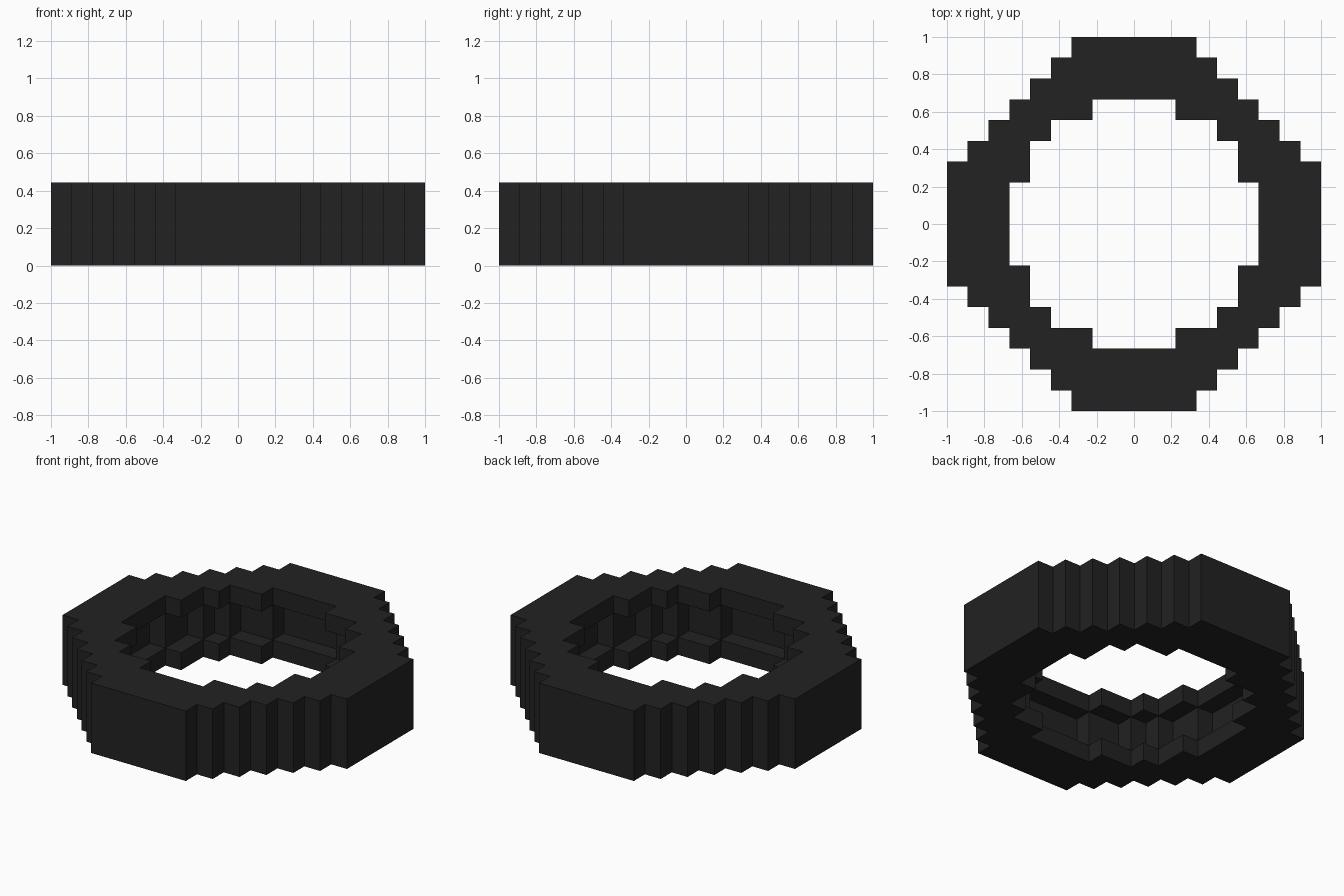
import bpy, bmesh

cube = bpy.data.objects.get("Cube")
if cube:
    bpy.data.objects.remove(cube, do_unlink=True)

UNIT = 1 / 9      # edge length of one block
LAYERS = 4        # tyre width in blocks
REACH = 9         # outer radius in blocks

# Half-width in blocks of each row, from the middle row outwards
OUTER = [9, 9, 9, 8, 7, 6, 5, 4, 3]
BEAD = [6, 6, 5, 5, 4, 2]
GROOVE = [7, 7, 6, 6, 5, 4, 2]


def inside(rows, x, y):
    """True when the block lies within a stepped disc."""
    row = y if y >= 0 else -y - 1
    column = x if x >= 0 else -x - 1
    return row < len(rows) and column < rows[row]


def solid(x, y, z):
    """Outer disc minus the hole, which widens to a groove in the middle layers."""
    if not 0 <= z < LAYERS:
        return False
    hole = BEAD if z in (0, LAYERS - 1) else GROOVE
    return inside(OUTER, x, y) and not inside(hole, x, y)


def add_side(bm, cell, axis, sign):
    """Add the square on one side of a block, facing outwards."""
    u, v = (axis + 1) % 3, (axis + 2) % 3
    corners = [(0, 0), (1, 0), (1, 1), (0, 1)]
    if sign < 0:
        corners.reverse()
    verts = []
    for a, b in corners:
        p = list(cell)
        p[axis] += sign > 0
        p[u] += a
        p[v] += b
        verts.append(bm.verts.new([c * UNIT for c in p]))
    bm.faces.new(verts)


# Rubber material
rubber = bpy.data.materials.new("black_rubber")
rubber.use_nodes = True
colour = (0.016, 0.016, 0.016, 1)
rubber.diffuse_color = colour
rubber.node_tree.nodes["Principled BSDF"].inputs["Base Color"].default_value = colour

# Blocky tyre: only the exposed sides of the blocks
bm = bmesh.new()
for x in range(-REACH, REACH):
    for y in range(-REACH, REACH):
        for z in range(LAYERS):
            if not solid(x, y, z):
                continue
            for axis in range(3):
                for sign in (-1, 1):
                    neighbour = [x, y, z]
                    neighbour[axis] += sign
                    if not solid(*neighbour):
                        add_side(bm, (x, y, z), axis, sign)
bmesh.ops.remove_doubles(bm, verts=bm.verts, dist=UNIT / 100)

mesh = bpy.data.meshes.new("tyre")
bm.to_mesh(mesh)
bm.free()
mesh.materials.append(rubber)
tyre = bpy.data.objects.new("tyre", mesh)
bpy.context.collection.objects.link(tyre)
